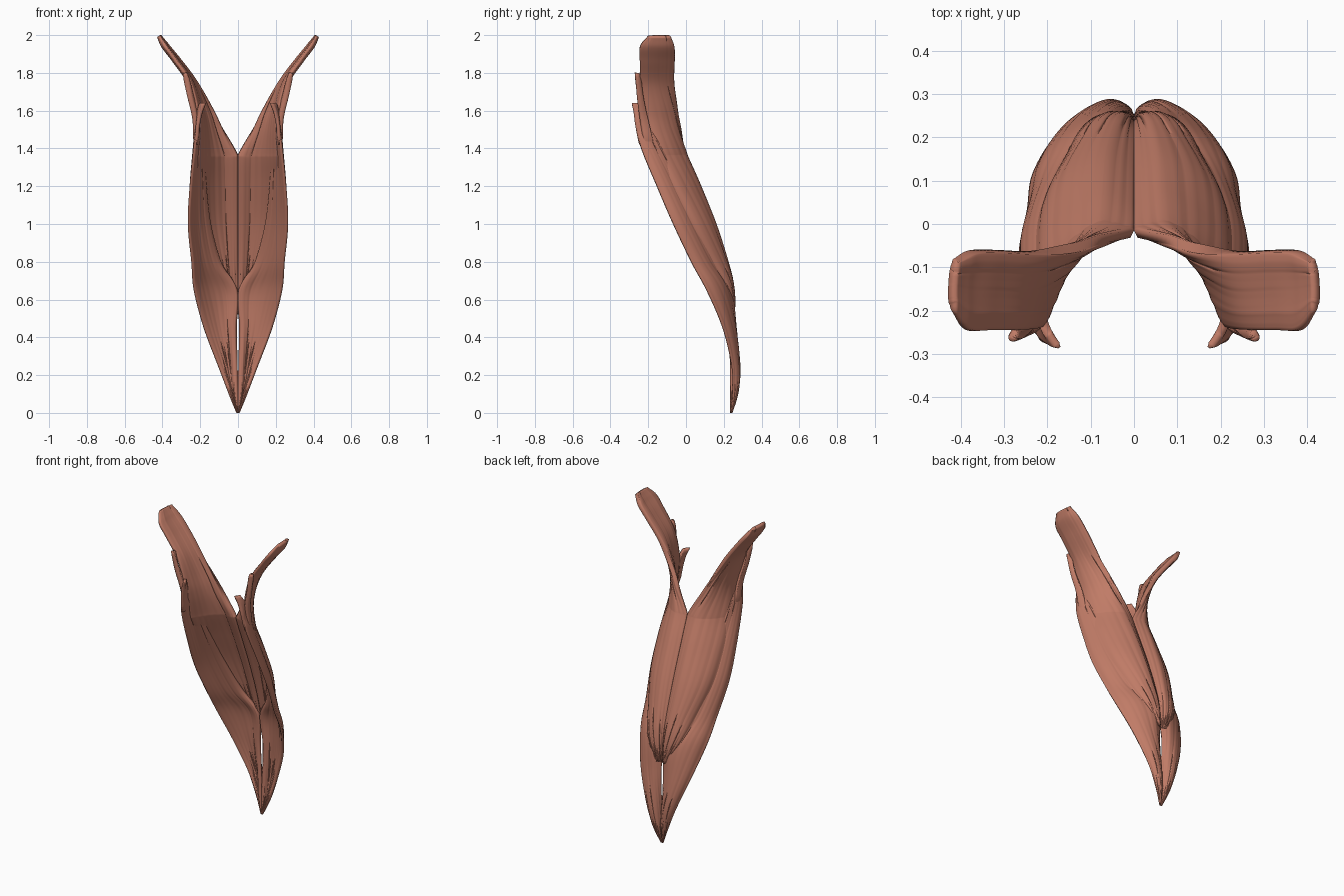
import bpy, bmesh, math
from mathutils import Vector

flesh = bpy.data.materials.new("muscle")
flesh.diffuse_color = (0.53, 0.20, 0.135, 1)


def spline(pts, n):
    """Catmull-Rom resample, n steps per span."""
    out = []
    last = len(pts) - 1
    for i in range(last):
        b, c = pts[i], pts[i + 1]
        a = pts[i - 1] if i else b * 2 - c
        d = pts[i + 2] if i + 2 <= last else c * 2 - b
        for k in range(n):
            t = k / n
            out.append(0.5 * (b * 2 + (c - a) * t + (a * 2 - b * 5 + c * 4 - d) * t * t
                              + (b * 3 - a - c * 3 + d) * t ** 3))
    return out + [pts[-1]]


def sheet(name, rows, thickness, nu=10, nv=7, ridge=0.0):
    """Loft rows of (z, x, y, x, y ...) into a thick, mirrored muscle sheet."""
    secs = [spline([Vector((r[i], r[i + 1], r[0])) for i in range(1, len(r), 2)], nu)
            for r in rows]
    cols = [spline(list(c), nv) for c in zip(*secs)]
    bm = bmesh.new()
    grid = []
    for i, col in enumerate(cols):
        # fine lengthwise fibre ridges
        f = ridge * math.sin(i * 1.3) * math.sin(i * 0.5 + 1)
        grid.append([bm.verts.new((max(p.x, 0.002), p.y + f, p.z)) for p in col])
    for a, b in zip(grid, grid[1:]):
        for j in range(len(a) - 1):
            bm.faces.new((a[j], b[j], b[j + 1], a[j + 1]))
    bmesh.ops.recalc_face_normals(bm, faces=bm.faces)
    bm.verts.index_update()
    me = bpy.data.meshes.new(name)
    bm.to_mesh(me)
    bm.free()
    ob = bpy.data.objects.new(name, me)
    bpy.context.collection.objects.link(ob)
    me.materials.append(flesh)
    # thin the sheet toward its lateral edge and its lower tip
    vg = ob.vertex_groups.new(name="thickness")
    ni, nj = len(cols), len(cols[0])
    for i in range(ni):
        for j in range(nj):
            side = min(1, 0.45 + 3 * min(i + 2, ni - 1 - i) / ni)
            tip = min(1, 0.25 + 6 * j / nj, 0.6 + 6 * (nj - 1 - j) / nj)
            vg.add([i * nj + j], side * tip, 'REPLACE')
    s = ob.modifiers.new("thickness", 'SOLIDIFY')
    s.thickness, s.offset, s.vertex_group = thickness, 0, "thickness"
    m = ob.modifiers.new("mirror", 'MIRROR')
    m.use_clip, m.use_mirror_merge = False, False
    bpy.ops.object.select_all(action='DESELECT')
    ob.select_set(True)
    bpy.context.view_layer.objects.active = ob
    bpy.ops.object.shade_smooth_by_angle(angle=math.radians(50))
    return ob


# Upper strap: midline to lateral edge, rising into the flared arms
sheet("upper_strap_muscle", [
    (0.52, .003, .238, .012, .250, .020, .256, .030, .256),
    (0.65, .003, .222, .035, .244, .075, .240, .112, .220),
    (0.80, .003, .184, .055, .207, .112, .184, .165, .128),
    (1.00, .003, .117, .073, .142, .160, .093, .216, .015),
    (1.20, .003, .040, .080, .060, .172, -.006, .226, -.085),
    (1.34, .003, -.015, .085, -.004, .168, -.075, .216, -.165),
    (1.38, .012, -.024, .090, -.020, .168, -.090, .214, -.182),
    (1.50, .078, -.036, .130, -.064, .178, -.130, .208, -.215),
    (1.60, .133, -.053, .165, -.088, .198, -.152, .216, -.234),
    (1.75, .225, -.066, .238, -.120, .250, -.180, .256, -.242),
    (1.87, .315, -.063, .327, -.120, .334, -.180, .334, -.244),
    (1.94, .372, -.065, .385, -.120, .388, -.180, .384, -.242),
    (1.995, .412, -.085, .418, -.120, .420, -.165, .416, -.200),
], 0.034, ridge=0.003)

# Lower strap: bottom point, sweeping out in front of the upper strap
sheet("lower_strap_muscle", [
    (0.00, .003, .236, .004, .240, .005, .242, .006, .240),
    (0.10, .007, .236, .018, .258, .032, .262, .044, .250),
    (0.25, .010, .236, .034, .266, .068, .272, .102, .245),
    (0.45, .012, .234, .060, .254, .122, .240, .178, .198),
    (0.65, .006, .214, .080, .224, .170, .180, .230, .112),
    (0.80, .090, .168, .150, .135, .205, .090, .242, .030),
    (1.00, .145, .075, .190, .038, .235, -.010, .260, -.066),
    (1.20, .170, -.025, .200, -.058, .235, -.103, .250, -.153),
    (1.40, .190, -.125, .205, -.155, .222, -.193, .230, -.236),
    (1.52, .200, -.195, .207, -.215, .214, -.235, .215, -.262),
], 0.028, ridge=0.002)

# Two small tendon slips at the top of the lower strap
sheet("front_tendon_slip", [
    (1.42, .205, -.185, .215, -.220, .222, -.248),
    (1.52, .210, -.210, .213, -.240, .212, -.268),
    (1.59, .208, -.230, .202, -.256, .195, -.276),
    (1.64, .198, -.255, .184, -.272, .172, -.285),
], 0.022, nu=5)
sheet("rear_tendon_slip", [
    (1.40, .212, -.170, .222, -.195, .226, -.220),
    (1.55, .217, -.205, .225, -.225, .226, -.244),
    (1.68, .246, -.235, .254, -.246, .254, -.260),
    (1.80, .268, -.255, .278, -.258, .284, -.270),
], 0.030, nu=5)
